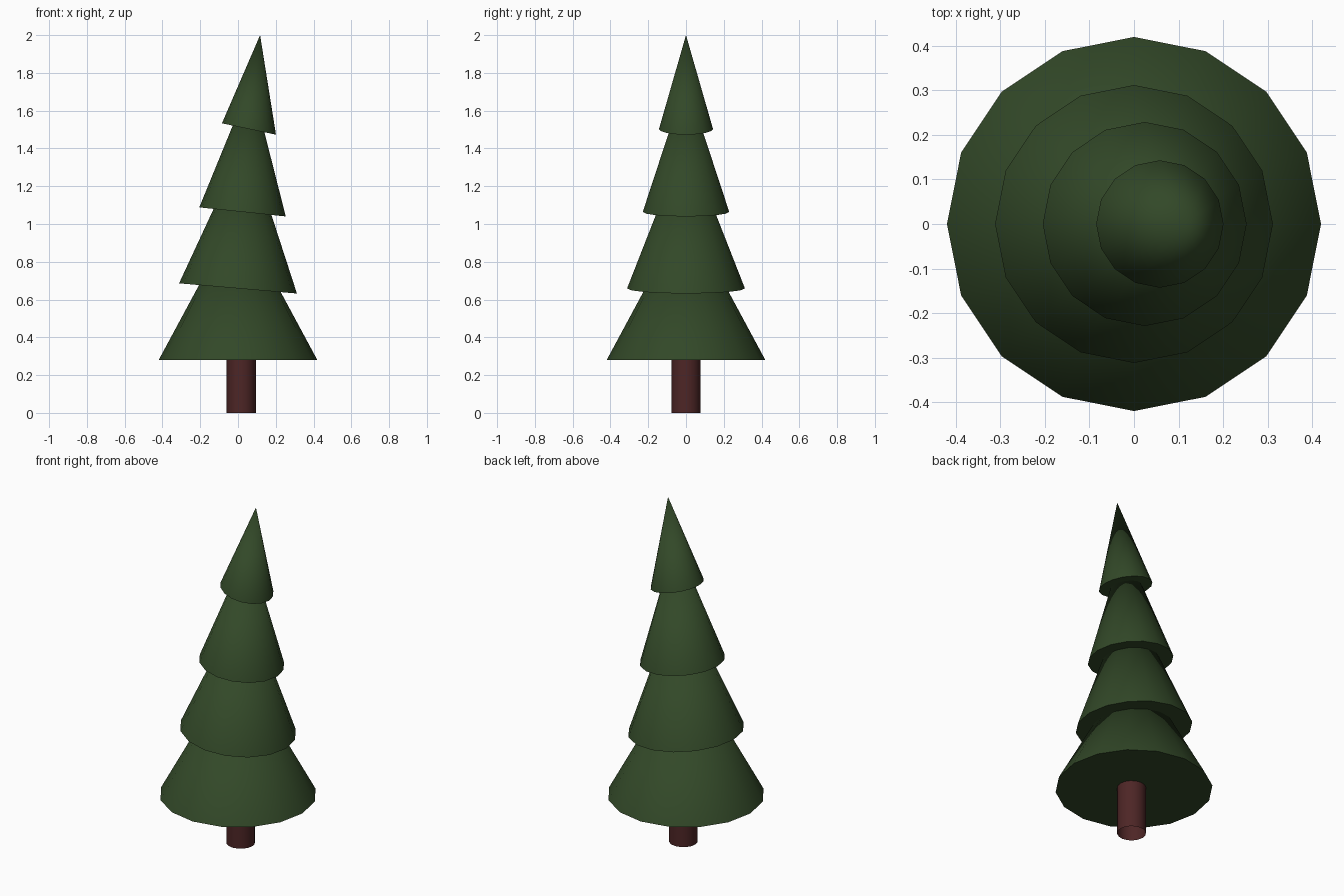
import bpy
import bmesh
from math import cos, sin, tau, radians

SIDES = 16

cube = bpy.data.objects.get("Cube")
if cube:
    bpy.data.objects.remove(cube, do_unlink=True)


def make_material(name, color):
    mat = bpy.data.materials.new(name)
    mat.use_nodes = True
    mat.diffuse_color = color
    mat.node_tree.nodes["Principled BSDF"].inputs["Base Color"].default_value = color
    return mat


def finish(name, bm, mat):
    bmesh.ops.recalc_face_normals(bm, faces=bm.faces)
    mesh = bpy.data.meshes.new(name)
    bm.to_mesh(mesh)
    bm.free()
    mesh.materials.append(mat)
    obj = bpy.data.objects.new(name, mesh)
    bpy.context.collection.objects.link(obj)
    bpy.ops.object.select_all(action="DESELECT")
    obj.select_set(True)
    bpy.context.view_layer.objects.active = obj
    bpy.ops.object.shade_smooth_by_angle(angle=radians(40))
    return obj


def ring(bm, x, z, radius, tilt=0):
    """Circle of vertices whose +x side drops by tilt."""
    angles = [tau * i / SIDES for i in range(SIDES)]
    return [bm.verts.new((x + radius * cos(a), radius * sin(a), z - tilt * cos(a)))
            for a in angles]


def foliage_tier(name, x, z, radius, tilt, apex_x, apex_z, mat):
    bm = bmesh.new()
    rim = ring(bm, x, z, radius, tilt)
    tip = bm.verts.new((apex_x, 0, apex_z))
    for i in range(SIDES):
        bm.faces.new((rim[i], rim[(i + 1) % SIDES], tip))
    bm.faces.new(rim[::-1])
    return finish(name, bm, mat)


green = make_material("pine green", (0.032, 0.065, 0.021, 1))
brown = make_material("bark red brown", (0.075, 0.019, 0.019, 1))

# Trunk: open tube running up into the lowest tier
bm = bmesh.new()
low, high = ring(bm, 0.017, 0, 0.077), ring(bm, 0.017, 0.4, 0.077)
for i in range(SIDES):
    j = (i + 1) % SIDES
    bm.faces.new((low[i], low[j], high[j], high[i]))
finish("trunk", bm, brown)

# Foliage: stacked cones leaning progressively to one side
# (rim x, rim z, radius, rim drop, tip x, tip z)
tiers = {
    "bottom_foliage": (0, 0.28, 0.42, 0, 0, 1.06),
    "lower_foliage": (0, 0.659, 0.312, 0.027, 0.045, 1.455),
    "upper_foliage": (0.024, 1.064, 0.229, 0.024, 0.07, 1.76),
    "top_foliage": (0.058, 1.503, 0.143, 0.03, 0.117, 2.0),
}
for name, shape in tiers.items():
    foliage_tier(name, *shape, green)
